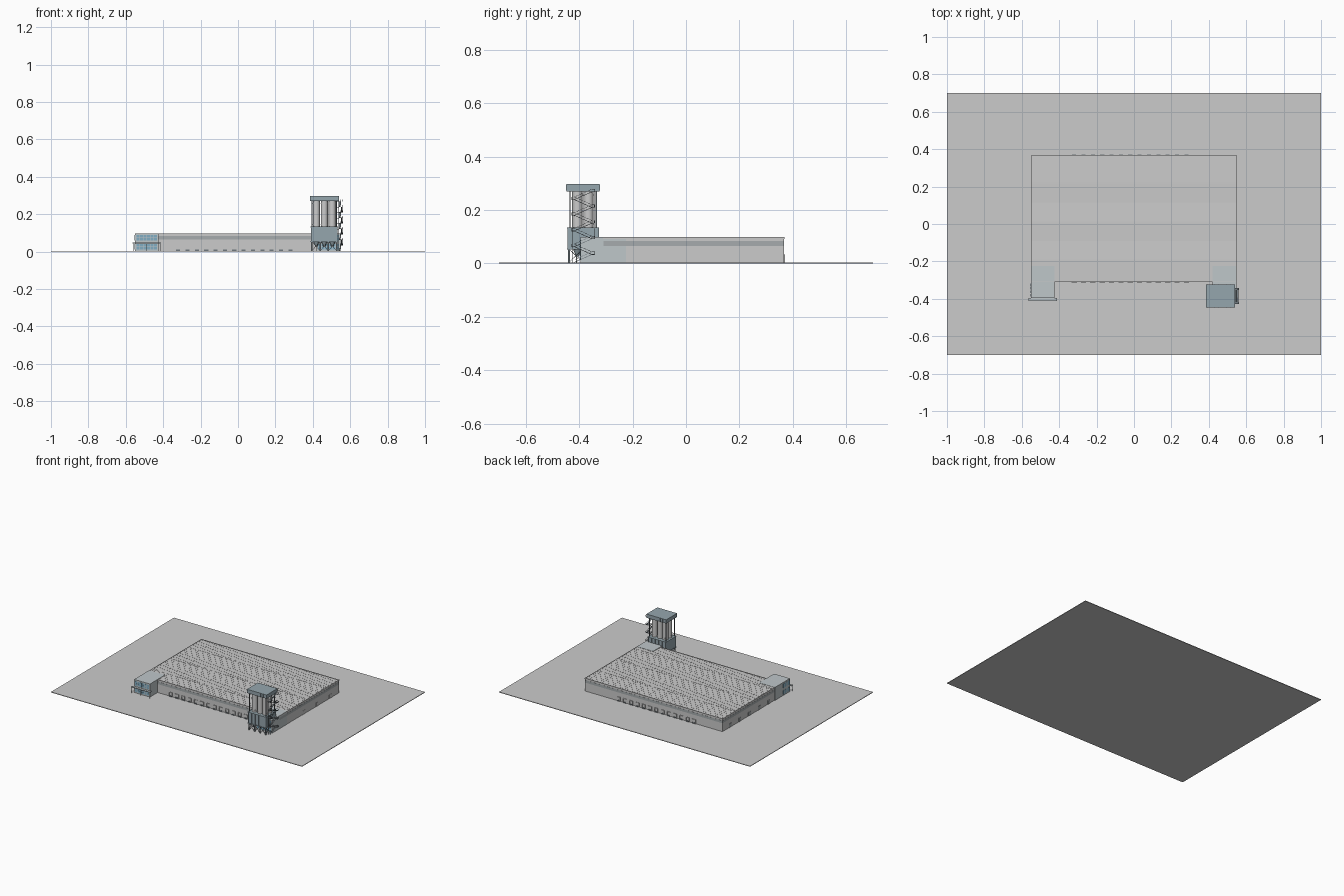
import bpy, bmesh, math
from mathutils import Vector, Matrix

if "Cube" in bpy.data.objects:
    bpy.data.objects.remove(bpy.data.objects["Cube"])


def mat(name, rgb):
    m = bpy.data.materials.new(name)
    m.diffuse_color = (*rgb, 1)
    m.use_nodes = True
    m.node_tree.nodes["Principled BSDF"].inputs["Base Color"].default_value = m.diffuse_color
    return m


BLUE = mat("blue_grey_steel", (0.30, 0.38, 0.42))
PALE = mat("pale_blue_roof", (0.52, 0.57, 0.59))
GLASS = mat("window_glass", (0.22, 0.42, 0.55))
DARK = mat("dark_steel", (0.16, 0.19, 0.21))
BAND = mat("grey_band", (0.38, 0.41, 0.42))


def finish(name, bm, material=None):
    me = bpy.data.meshes.new(name)
    bmesh.ops.recalc_face_normals(bm, faces=bm.faces)
    bm.to_mesh(me)
    bm.free()
    ob = bpy.data.objects.new(name, me)
    bpy.context.collection.objects.link(ob)
    if material:
        me.materials.append(material)
    return ob


def add_box(bm, x0, x1, y0, y1, z0, z1):
    m = Matrix.Translation(((x0 + x1) / 2, (y0 + y1) / 2, (z0 + z1) / 2))
    bmesh.ops.create_cube(bm, size=1, matrix=m @ Matrix.Diagonal((x1 - x0, y1 - y0, z1 - z0, 1)))


def boxes(name, items, material=None):
    bm = bmesh.new()
    for b in items:
        add_box(bm, *b)
    return finish(name, bm, material)


def bars(name, segs, w, h, material=None):
    """Rectangular bars between pairs of points: w sideways, h deep."""
    bm = bmesh.new()
    for a, b in segs:
        a, b = Vector(a), Vector(b)
        d = b - a
        m = Matrix.Translation((a + b) / 2) @ d.to_track_quat('Y', 'Z').to_matrix().to_4x4()
        bmesh.ops.create_cube(bm, size=1, matrix=m @ Matrix.Diagonal((w, d.length, h, 1)))
    return finish(name, bm, material)


G = 0.004                                   # top of the site slab
X0, X1, Y0, Y1, TOP = -0.547, 0.547, -0.308, 0.366, 0.095

boxes("site_slab", [(-1, 1, -0.7, 0.7, 0, G)])

# warehouse hall: shallow multi-pitch roof profile extruded along x
prof = [(Y0, G), (Y0, TOP), (-0.195, TOP + .002), (-0.09, TOP), (0.01, TOP + .002),
        (0.115, TOP), (0.22, TOP + .002), (Y1, TOP), (Y1, G)]
bm = bmesh.new()
f = bm.faces.new([bm.verts.new((X0, y, z)) for y, z in prof])
r = bmesh.ops.extrude_face_region(bm, geom=[f])
bmesh.ops.translate(bm, vec=(X1 - X0, 0, 0), verts=[v for v in r["geom"] if isinstance(v, bmesh.types.BMVert)])
finish("warehouse_hall", bm)

# parapet trim and horizontal band round the hall
def ring(t, z0, z1):
    return [(X0 - t, X1 + t, Y0 - t, Y0, z0, z1), (X0 - t, X1 + t, Y1, Y1 + t, z0, z1),
            (X0 - t, X0, Y0, Y1, z0, z1), (X1, X1 + t, Y0, Y1, z0, z1)]

boxes("roof_edge_trim", ring(0.002, 0.092, 0.098))
boxes("wall_band", ring(0.001, 0.065, 0.083), BAND)

# standing roof seams and ridge caps
segs = []
for i in range(55):
    x = X0 + 0.01 + i * (X1 - X0 - 0.02) / 54
    segs += [((x, a[0], a[1]), (x, b[0], b[1])) for a, b in zip(prof[1:7], prof[2:8])]
bars("roof_seams", segs, 0.0015, 0.0012)
boxes("ridge_caps", [(X0, X1, y - .004, y + .004, TOP + .001, TOP + .0028) for y in (-0.195, 0.01, 0.22)])

# loading docks on both long sides
doors, frames, bumpers = [], [], []
for i in range(13):
    x = -0.32 + i * 0.05
    for wy, s in ((Y0, -1), (Y1, 1)):
        def b(xa, xb, out, za, zb):
            return (xa, xb, min(wy, wy + s * out), max(wy, wy + s * out), za, zb)
        doors.append(b(x - .011, x + .011, .001, G + .006, .03))
        frames += [b(x - .014, x - .011, .004, G, .034), b(x + .011, x + .014, .004, G, .034),
                   b(x - .014, x + .014, .004, .03, .034)]
        bumpers.append(b(x - .011, x + .011, .005, G, G + .006))
boxes("dock_doors", doors)
boxes("dock_frames", frames)
boxes("dock_bumpers", bumpers, DARK)

# gates on the two short sides
boxes("right_gates", [(X1, X1 + .002, y - .013, y + .013, G, .031) for y in (-0.035, 0.12, 0.27)])
boxes("left_gates", [(X0 - .002, X0, y - .013, y + .013, G, .031) for y in (-0.16, -0.05, 0.06, 0.17, 0.28)], BAND)

# two office blocks at the front corners
def office(side, x0, x1, y0):
    boxes(side + "_office", [(x0, x1, y0, -0.225, G, 0.098)], PALE)
    panes, n = [], 6
    step = (x1 - x0 - 0.012) / n
    for z0, z1 in ((0.012, 0.04), (0.058, 0.088)):
        for i in range(n):
            xa = x0 + 0.006 + i * step
            for za, zb in ((z0, (z0 + z1) / 2 - .001), ((z0 + z1) / 2 + .001, z1)):
                panes.append((xa + .0015, xa + step - .0015, y0 - .0012, y0, za, zb))
        outer = x0 - .0012 if x0 < 0 else x1
        if x0 < 0:
            panes += [(outer, outer + .0012, y0 + .008 + k * .018, y0 + .022 + k * .018, z0, z1) for k in range(4)]
    boxes(side + "_office_windows", panes, GLASS)

office("left", -0.551, -0.425, -0.395)
office("right", 0.42, 0.548, -0.395)

# canopy in front of the left office
boxes("entrance_canopy", [(-0.563, -0.413, -0.412, -0.395, 0.044, 0.049)], PALE)
boxes("canopy_posts", [(x - .0015, x + .0015, -0.411, -0.408, G, .044) for x in (-.561, -.488, -.415)], PALE)

# silo tower: legs, lower house, silos and head house
boxes("tower_house", [(0.39, 0.532, -0.442, -0.328, 0.054, 0.130)], BLUE)
boxes("tower_floor_trim", [(0.387, 0.535, -0.445, -0.325, z, z + .004) for z in (0.052, 0.130)], BLUE)
boxes("tower_cap", [(0.384, 0.541, -0.447, -0.323, 0.270, 0.297),], BLUE)
boxes("tower_cap_ribs", [(x, x + .002, -0.4485, -0.3215, 0.272, 0.295) for x in [0.39 + .0205 * i for i in range(8)]], BLUE)
boxes("house_ribs", [(x, x + .0025, -0.444, -0.326, 0.056, 0.130) for x in [0.39 + .0279 * i for i in range(6)]], BLUE)
XS, YS = (0.394, 0.4395, 0.4825, 0.528), (-0.438, -0.385, -0.332)
boxes("tower_legs", [(x - .003, x + .003, y - .003, y + .003, G, .054) for x in XS for y in YS], DARK)
br = []
for xa, xb in zip(XS, XS[1:]):
    for y in (YS[0], YS[2]):
        br += [((xa, y, G), (xb, y, .054)), ((xb, y, G), (xa, y, .054))]
for ya, yb in zip(YS, YS[1:]):
    for x in (XS[0], XS[3]):
        br += [((x, ya, G), (x, yb, .054)), ((x, yb, G), (x, ya, .054))]
bars("leg_bracing", br, 0.002, 0.002, DARK)

silos, hoppers, hoops = bmesh.new(), bmesh.new(), bmesh.new()
for x in (0.419, 0.4615, 0.504):
    for y in (-0.406, -0.365):
        def cone(bm, r0, r1, za, zb):
            bmesh.ops.create_cone(bm, cap_ends=True, segments=24, radius1=r0, radius2=r1, depth=zb - za,
                                  matrix=Matrix.Translation((x, y, (za + zb) / 2)))
        cone(silos, .019, .019, .132, .272)
        cone(hoppers, .005, .018, .026, .056)
        for z in (0.145, 0.255):
            cone(hoops, .0202, .0202, z, z + .003)
for n, bm_, m_ in (("silos", silos, None), ("silo_hoppers", hoppers, BLUE), ("silo_hoops", hoops, None)):
    ob = finish(n, bm_, m_)
    bpy.context.view_layer.objects.active = ob
    ob.select_set(True)
    bpy.ops.object.shade_smooth_by_angle(angle=math.radians(35))
    ob.select_set(False)
boxes("tower_corner_posts", [(x - .002, x + .002, y - .002, y + .002, .13, .272) for x in (.396, .527) for y in (-.434, -.336)], DARK)

# zigzag stair on the right side of the tower
YA, YB, N = -0.418, -0.352, 9
rise = (0.268 - G) / N
flights, rails, landings, ties = [], [], [], []
for i in range(N):
    ya, yb = (YA, YB) if i % 2 == 0 else (YB, YA)
    za, zb = G + i * rise, G + (i + 1) * rise
    x = 0.5445 if i % 2 == 0 else 0.5545
    flights.append(((x, ya, za), (x, yb, zb)))
    for dx in (-.0045, .0045):
        rails.append(((x + dx, ya, za + .01), (x + dx, yb, zb + .01)))
    e = 1 if yb == YB else -1
    landings.append((.5385, .56, min(yb, yb + e * .01), max(yb, yb + e * .01), zb - .001, zb + .001))
    rails += [((.56, yb, zb + .01), (.56, yb + e * .01, zb + .01)),
              ((.5385, yb + e * .01, zb + .01), (.56, yb + e * .01, zb + .01)),
              ((.56, yb + e * .01, zb), (.56, yb + e * .01, zb + .01))]
    ties.append((.527, .5395, yb - .001, yb + .001, zb - .002, zb))
bars("stair_flights", flights, 0.009, 0.002, DARK)
bars("stair_rails", rails, 0.0012, 0.0012, DARK)
boxes("stair_landings", landings, DARK)
boxes("stair_ties", ties, DARK)
boxes("stair_posts", [(.5385, .5405, y - .001, y + .001, G, .27) for y in (YA - .008, YB + .008)], DARK)
